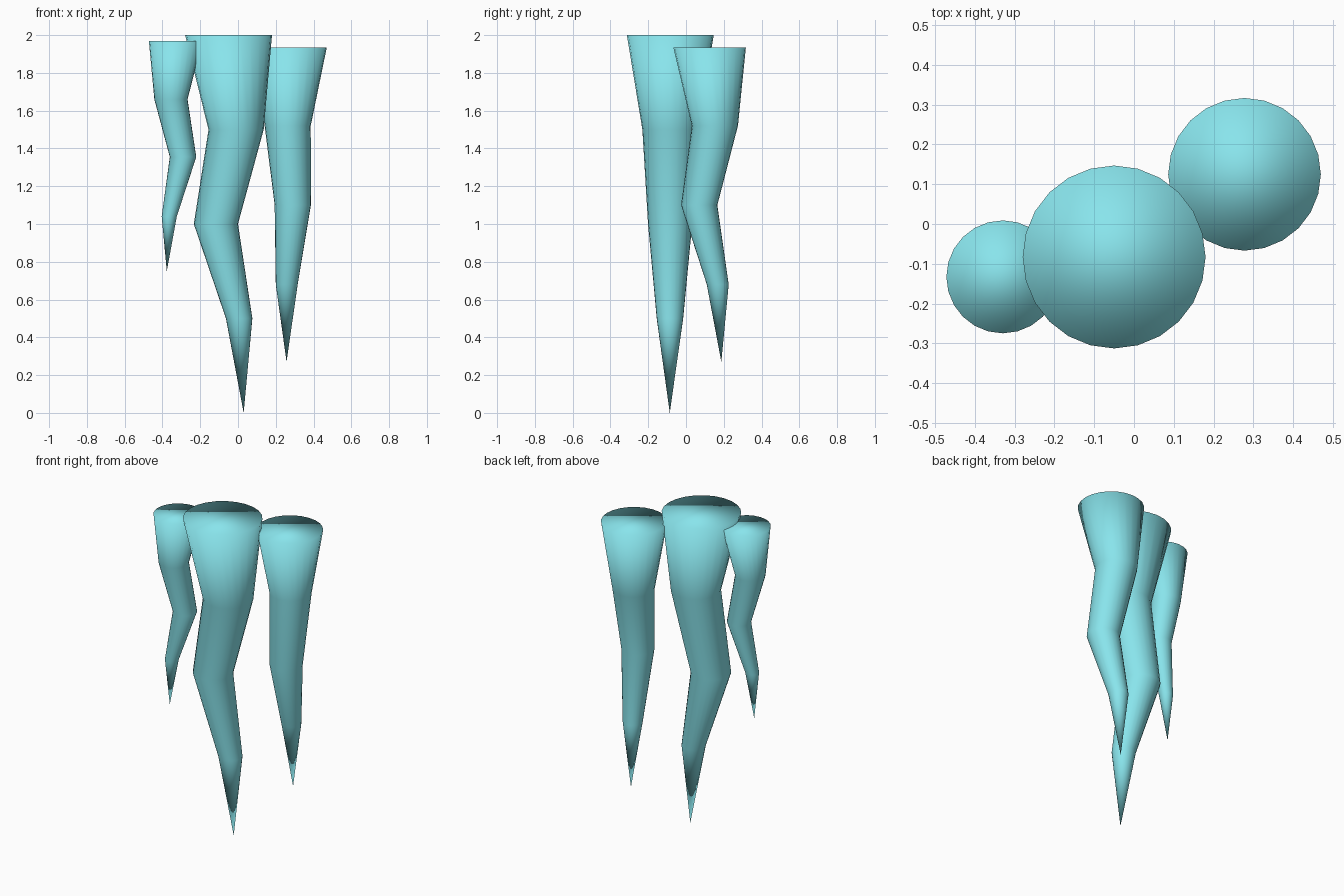
import bpy, bmesh
from math import cos, sin, tau

if "Cube" in bpy.data.objects:
    bpy.data.objects.remove(bpy.data.objects["Cube"])

SIDES = 24

ice = bpy.data.materials.new("ice")
ice.diffuse_color = (0.25, 0.78, 0.84, 1)
ice.use_nodes = True
ice.node_tree.nodes["Principled BSDF"].inputs["Base Color"].default_value = ice.diffuse_color


def icicle(name, rings, tip):
    """Loft horizontal rings (x, y, z, radius) from top to bottom, ending in a point."""
    bm = bmesh.new()
    loops = []
    for x, y, z, r in rings:
        loops.append([bm.verts.new((x + r * cos(tau * i / SIDES),
                                    y + r * sin(tau * i / SIDES), z))
                      for i in range(SIDES)])
    point = bm.verts.new(tip)
    bm.faces.new(loops[0])  # flat top cap
    for i in range(SIDES):
        j = (i + 1) % SIDES
        for up, low in zip(loops, loops[1:]):
            bm.faces.new((up[i], low[i], low[j], up[j]))
        bm.faces.new((loops[-1][i], point, loops[-1][j]))
    bmesh.ops.recalc_face_normals(bm, faces=bm.faces)
    for f in bm.faces:
        f.smooth = True
    mesh = bpy.data.meshes.new(name)
    bm.to_mesh(mesh)
    bm.free()
    mesh.materials.append(ice)
    bpy.context.collection.objects.link(bpy.data.objects.new(name, mesh))


# Large middle icicle
icicle("icicle_large",
       [(-0.05, -0.083, 2.0, 0.23), (-0.01, -0.085, 1.5, 0.146),
        (-0.117, -0.084, 1.0, 0.117), (0.006, -0.085, 0.5, 0.07)],
       (0.03, -0.086, 0.0))

# Medium icicle, right and behind
icicle("icicle_medium",
       [(0.278, 0.125, 1.935, 0.192), (0.263, 0.153, 1.52, 0.122),
        (0.29, 0.07, 1.1, 0.096), (0.258, 0.168, 0.68, 0.058)],
       (0.257, 0.187, 0.27))

# Small icicle, left
icicle("icicle_small",
       [(-0.33, -0.133, 1.97, 0.142), (-0.355, -0.14, 1.66, 0.088),
        (-0.291, -0.118, 1.355, 0.07), (-0.364, -0.146, 1.04, 0.04)],
       (-0.377, -0.148, 0.75))
